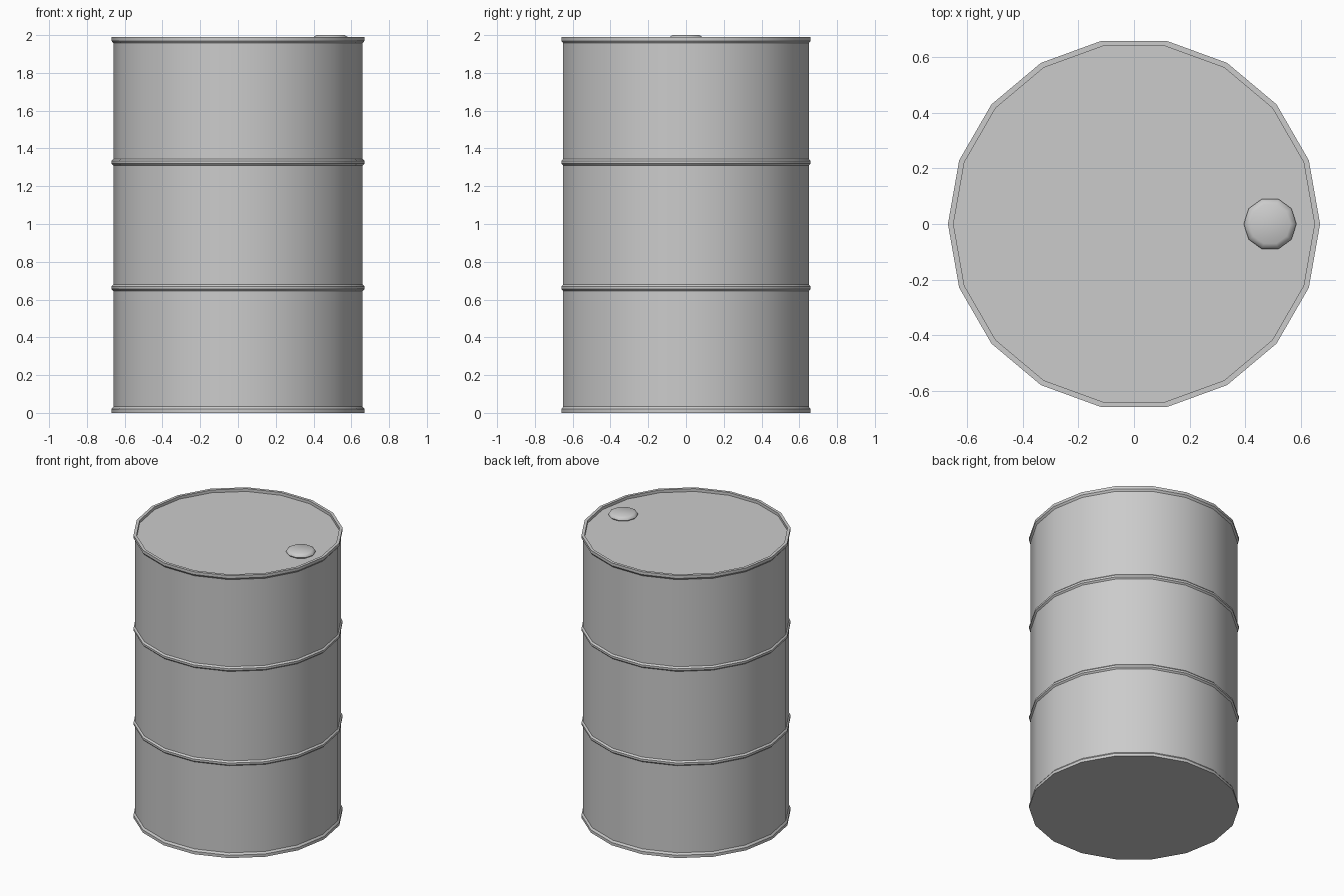
import bpy, bmesh
from math import radians, cos, sin, tau

if "Cube" in bpy.data.objects:
    bpy.data.objects.remove(bpy.data.objects["Cube"])


def lathe(name, profile, sides, x=0.0, cap_bottom=True, smooth=30):
    """Revolve (radius, z) points, listed bottom to top, about a vertical axis."""
    bm = bmesh.new()
    rings = [[bm.verts.new((r * cos(tau * i / sides), r * sin(tau * i / sides), z))
              for i in range(sides)] for r, z in profile]
    for low, high in zip(rings, rings[1:]):
        for i in range(sides):
            j = (i + 1) % sides
            bm.faces.new((low[i], low[j], high[j], high[i]))
    bm.faces.new(rings[-1])
    if cap_bottom:
        bm.faces.new(rings[0][::-1])
    mesh = bpy.data.meshes.new(name)
    bm.to_mesh(mesh)
    bm.free()
    obj = bpy.data.objects.new(name, mesh)
    obj.location.x = x
    bpy.context.collection.objects.link(obj)
    bpy.ops.object.select_all(action='DESELECT')
    obj.select_set(True)
    bpy.context.view_layer.objects.active = obj
    bpy.ops.object.shade_smooth_by_angle(angle=radians(smooth))
    return obj


WALL, RIM = 0.66, 0.67

# Drum shell: bottom rim, two rolled hoops, top rim and recessed lid
profile = [(RIM, 0.0), (RIM, 0.02), (WALL, 0.033)]
for z in (0.663, 1.327):
    profile += [(WALL, z - 0.017), (RIM, z - 0.007), (RIM, z + 0.007), (WALL, z + 0.017)]
profile += [(WALL, 1.957), (RIM, 1.97), (RIM, 1.99), (0.65, 1.99), (0.65, 1.97)]
lathe("drum_shell", profile, 18)

# Filler cap on the lid
lathe("filler_cap", [(0.086, 1.97), (0.095, 1.979), (0.091, 1.99), (0.074, 2.0)],
      10, x=0.49, cap_bottom=False, smooth=40)
